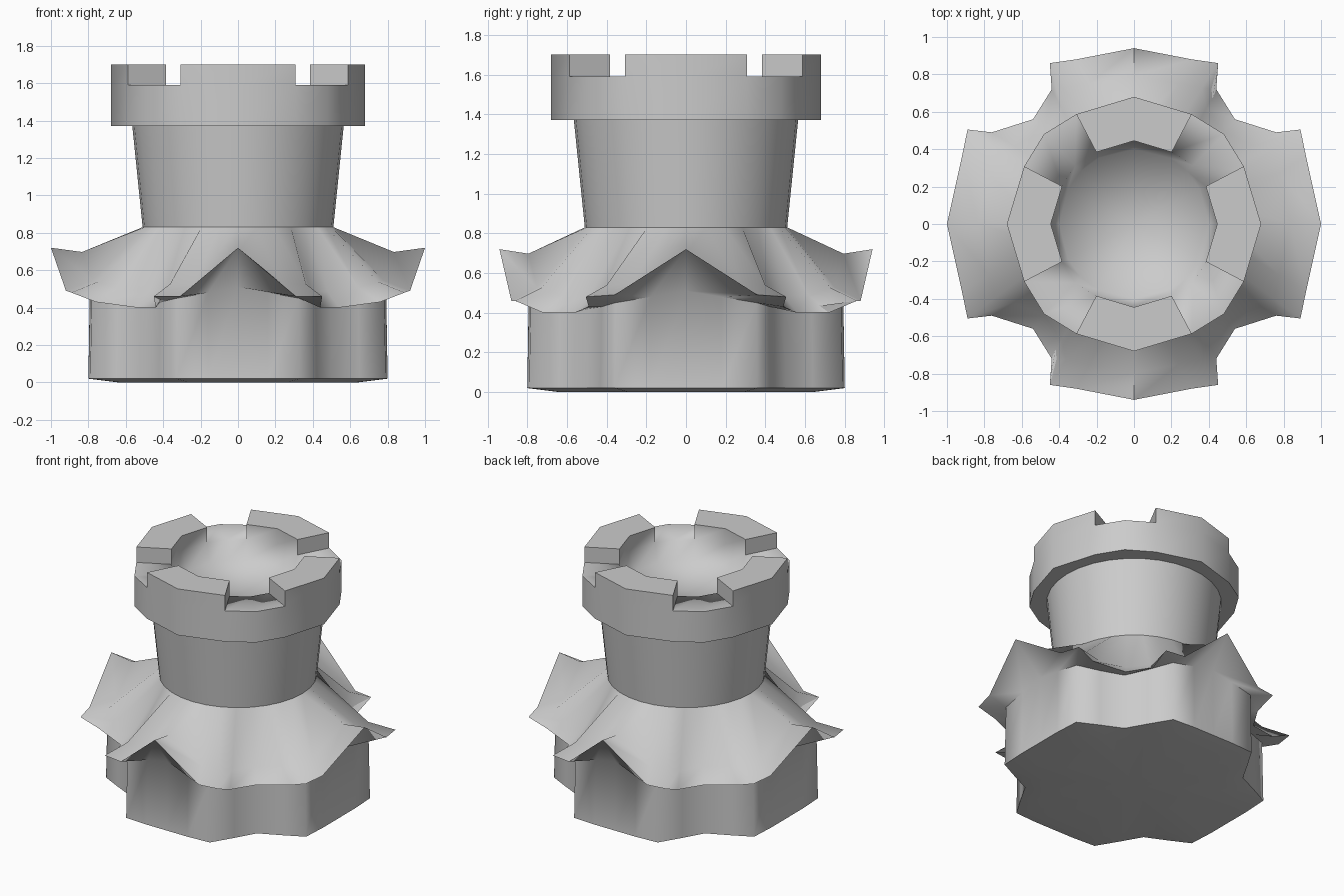
import bpy, bmesh, math
from mathutils import Vector

if "Cube" in bpy.data.objects:
    bpy.data.objects.remove(bpy.data.objects["Cube"])

N = 32


def full_ring(quad):
    """Mirror nine points of the +x/+y quadrant into a closed ring of 32."""
    q = [Vector(p) for p in quad]
    left = [Vector((-p.x, p.y, p.z)) for p in reversed(q[:-1])]
    half = q + left
    front = [Vector((p.x, -p.y, p.z)) for p in reversed(half[1:-1])]
    return half + front


def round_ring(r, z, n=N):
    return [Vector((r * math.cos(math.tau * i / n), r * math.sin(math.tau * i / n), z))
            for i in range(n)]


def loft(rings, bottom=None, top=None):
    bm = bmesh.new()
    vs = [[bm.verts.new(p) for p in r] for r in rings]
    n = len(rings[0])
    bands = []
    for a, b in zip(vs, vs[1:]):
        bands.append([bm.faces.new((a[i], a[(i + 1) % n], b[(i + 1) % n], b[i]))
                      for i in range(n)])
    for z, ring in ((bottom, vs[0]), (top, vs[-1])):
        if z is not None:
            c = bm.verts.new((0, 0, z))
            for i in range(n):
                bm.faces.new((c, ring[i], ring[(i + 1) % n]))
    return bm, bands


def finish(bm, name, angle):
    bmesh.ops.recalc_face_normals(bm, faces=bm.faces)
    me = bpy.data.meshes.new(name)
    bm.to_mesh(me)
    bm.free()
    ob = bpy.data.objects.new(name, me)
    bpy.context.collection.objects.link(ob)
    bpy.ops.object.select_all(action='DESELECT')
    ob.select_set(True)
    bpy.context.view_layer.objects.active = ob
    bpy.ops.object.shade_smooth_by_angle(angle=math.radians(angle))
    return ob


# Cross-shaped walls: plan of one quadrant and wall top heights
plan = [(.80, 0), (.80, .18), (.79, .36), (.65, .43), (.50, .50),
        (.42, .64), (.33, .79), (.16, .80), (0, .80)]
wall_z = [.51, .48, .45, .43, .42, .43, .45, .48, .51]
base = full_ring([(x, y, .02) for x, y in plan])
wall_top = full_ring([(x * .99, y * .99, z) for (x, y), z in zip(plan, wall_z)])
foot = [Vector((p.x * .8, p.y * .8, 0)) for p in base]

# Eave line with a gable on each of the four wings
rim = full_ring([(1.0, 0, .72), (.92, .36, .49), (.89, .505, .48), (.76, .49, .43),
                 (.54, .56, .40), (.44, .72, .40), (.45, .86, .46), (.31, .88, .46),
                 (0, .94, .72)])
tower_base = round_ring(.51, .83)
sag = [a.lerp(b, .34) - Vector((0, 0, .06)) for a, b in zip(rim, tower_base)]

bm, _ = loft([foot, base, wall_top, rim, sag, tower_base], bottom=0)
finish(bm, "base_and_gabled_roof", 75)

# Flared tower shaft
bm, _ = loft([round_ring(.51, .83), round_ring(.565, 1.37)])
finish(bm, "tower_shaft", 80)

# Crown parapet with shallow bowl
angles = [q * 90 + a for q in range(4) for a in (0, 27.7, 45, 62.3)]


def crown_ring(r, z, s=1.0):
    out = []
    for i, a in enumerate(angles):
        k = (r if i % 4 == 0 else r * (s if i % 2 else 1.0))
        out.append(Vector((k * math.cos(math.radians(a)), k * math.sin(math.radians(a)), z)))
    return out


bm, bands = loft([crown_ring(.56, 1.37), crown_ring(.68, 1.37, .975), crown_ring(.68, 1.59, .975),
                  crown_ring(.445, 1.59, .975), crown_ring(.40, 1.46)], top=1.43)

# Four merlons raised from the top band, one on each side
for q in range(4):
    pair = [bands[2][(q * 4 + k) % 16] for k in (-1, 0)]
    ext = bmesh.ops.extrude_face_region(bm, geom=pair)
    up = [g for g in ext["geom"] if isinstance(g, bmesh.types.BMVert)]
    bmesh.ops.translate(bm, verts=up, vec=(0, 0, .11))
    bmesh.ops.delete(bm, geom=[f for f in pair if f.is_valid], context='FACES_ONLY')
finish(bm, "battlement_crown", 75)
